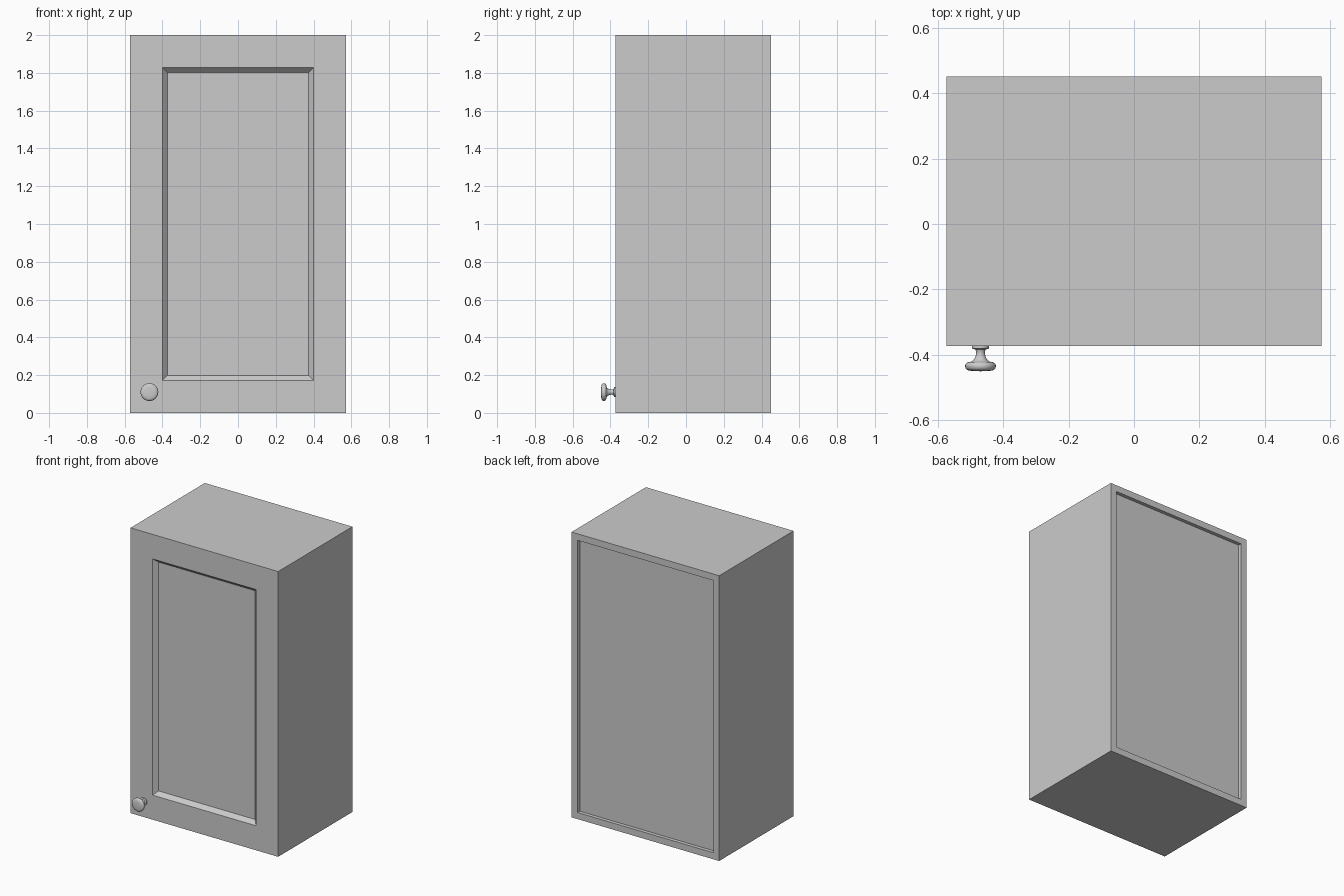
import bpy, bmesh, math
from mathutils import Vector

if "Cube" in bpy.data.objects:
    bpy.data.objects.remove(bpy.data.objects["Cube"])

W, H = 1.145, 2.0                                  # cabinet width and height
Y_FRONT, Y_SEAM, Y_BACK = -0.373, -0.32, 0.45


def panel_box(name, y0, y1, face_dir, insets):
    """Box from y0 to y1 whose face pointing along face_dir gets stepped insets."""
    bm = bmesh.new()
    bmesh.ops.create_cube(bm, size=1)
    for v in bm.verts:
        v.co = Vector((v.co.x * W, (y0 + y1) / 2 + v.co.y * (y1 - y0), H / 2 + v.co.z * H))
    bm.normal_update()
    face = next(f for f in bm.faces if f.normal.y * face_dir > 0.9)
    for width, depth in insets:
        if width:
            bmesh.ops.inset_region(bm, faces=[face], thickness=width, use_even_offset=True)
        for v in face.verts:
            v.co.y -= face_dir * depth
        if not width:
            bm.normal_update()
    bm.normal_update()
    return finish(name, bm)


def finish(name, bm):
    mesh = bpy.data.meshes.new(name)
    bm.to_mesh(mesh)
    bm.free()
    obj = bpy.data.objects.new(name, mesh)
    bpy.context.collection.objects.link(obj)
    return obj


def lathe_y(name, profile, x, z, steps=32):
    """Revolve (radius, y) points around an axis parallel to y."""
    bm = bmesh.new()
    verts = [bm.verts.new((x + r, y, z)) for r, y in profile]
    edges = [bm.edges.new(pair) for pair in zip(verts, verts[1:])]
    bmesh.ops.spin(bm, geom=verts + edges, cent=(x, 0, z), axis=(0, 1, 0),
                   angle=math.tau, steps=steps)
    bmesh.ops.remove_doubles(bm, verts=bm.verts, dist=1e-5)
    bmesh.ops.recalc_face_normals(bm, faces=bm.faces)
    return finish(name, bm)


# Carcass with its back panel set into a narrow square-edged frame
def carcass():
    obj = panel_box("cabinet_body", Y_SEAM, Y_BACK, 1, [(0.046, 0)])
    bm = bmesh.new()
    bm.from_mesh(obj.data)
    bm.normal_update()
    back = max((f for f in bm.faces if f.normal.y > 0.9), key=lambda f: f.calc_area())
    new = bmesh.ops.extrude_discrete_faces(bm, faces=[back])["faces"][0]
    rim = list(new.verts)
    bmesh.ops.translate(bm, verts=rim, vec=(0, -0.025, 0))
    bm.to_mesh(obj.data)
    bm.free()


carcass()

# Door with a mitred, sloping recess around the centre panel
panel_box("door", Y_FRONT, Y_SEAM, -1, [(0.172, 0), (0.026, 0.028)])

# Turned knob near the lower left corner
knob = lathe_y("door_knob", [
    (0, Y_FRONT), (0.026, Y_FRONT), (0.026, -0.380), (0.024, -0.382), (0.016, -0.383),
    (0.0135, -0.390), (0.0135, -0.397), (0.0155, -0.405), (0.020, -0.414), (0.026, -0.420),
    (0.037, -0.422), (0.043, -0.425), (0.0465, -0.430), (0.047, -0.435), (0.0455, -0.441),
    (0.042, -0.445), (0.035, -0.448), (0.020, -0.4495), (0, -0.45)], -0.469, 0.11)
bpy.context.view_layer.objects.active = knob
knob.select_set(True)
bpy.ops.object.shade_smooth_by_angle(angle=math.radians(40))
